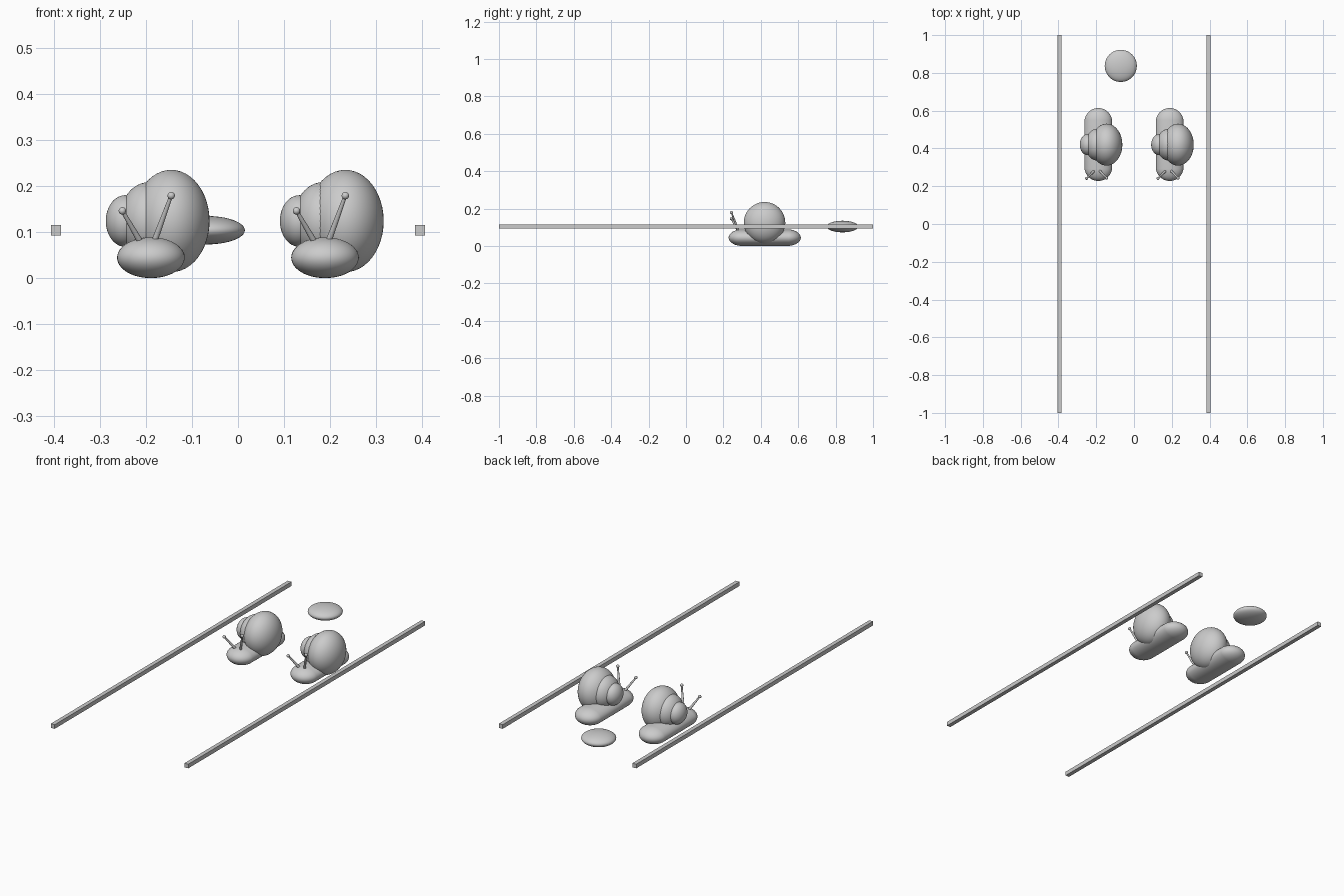
import bpy
from mathutils import Vector

if "Cube" in bpy.data.objects:
    bpy.data.objects.remove(bpy.data.objects["Cube"])


def finish(name, smooth=True):
    ob = bpy.context.object
    ob.name = name
    bpy.ops.object.transform_apply(location=False, rotation=False, scale=True)
    if smooth:
        bpy.ops.object.shade_smooth_by_angle()
    return ob


def ellipsoid(name, loc, size):
    bpy.ops.mesh.primitive_uv_sphere_add(segments=48, ring_count=24, radius=1, location=loc)
    bpy.context.object.scale = size
    return finish(name)


def stalk(name, base, tip):
    a, b = Vector(base), Vector(tip)
    d = b - a
    bpy.ops.mesh.primitive_cone_add(vertices=20, radius1=0.007, radius2=0.004,
                                    depth=d.length, location=(a + b) / 2,
                                    rotation=d.to_track_quat('Z', 'Y').to_euler())
    finish(name)
    ellipsoid(name + "_eye", tip, (0.008, 0.008, 0.008))


def foot(name, loc, r, half_len, height):
    # flattened capsule: sphere split at its equator and stretched apart along y
    bpy.ops.mesh.primitive_uv_sphere_add(segments=48, ring_count=24, radius=r, location=loc)
    ob = bpy.context.object
    gap = half_len - r
    for v in ob.data.vertices:
        # sphere pole turned to face along y
        x, y, z = v.co.x, v.co.z, -v.co.y
        # the equator ring spans the straight section
        y += gap * max(-1, min(1, y / (r * 0.13)))
        v.co = (x, y, z * height / (2 * r))
    return finish(name)


def snail(tag, x):
    y = 0.421
    foot(tag + "_body", (x, y, 0.0445), 0.0735, 0.193, 0.089)
    # three shrinking shell whorls stepping sideways
    for i, r in enumerate((0.111, 0.084, 0.056)):
        ellipsoid(f"{tag}_shell_whorl_{i + 1}", (x + 0.044 - 0.05 * i, y - 0.001, 0.124),
                  (r * 0.75, r, r))
    stalk(tag + "_left_eyestalk", (x - 0.018, 0.285, 0.07), (x - 0.062, 0.242, 0.146))
    stalk(tag + "_right_eyestalk", (x + 0.004, 0.285, 0.07), (x + 0.044, 0.243, 0.179))


# two identical snails
snail("left_snail", -0.189)
snail("right_snail", 0.189)

# pebble behind the snails
ellipsoid("pebble", (-0.07, 0.837, 0.104), (0.085, 0.085, 0.031))

# track rails
for side, x in (("left", -0.395), ("right", 0.395)):
    bpy.ops.mesh.primitive_cube_add(size=1, location=(x, 0, 0.104))
    bpy.context.object.scale = (0.022, 2, 0.022)
    finish(side + "_rail", smooth=False)
